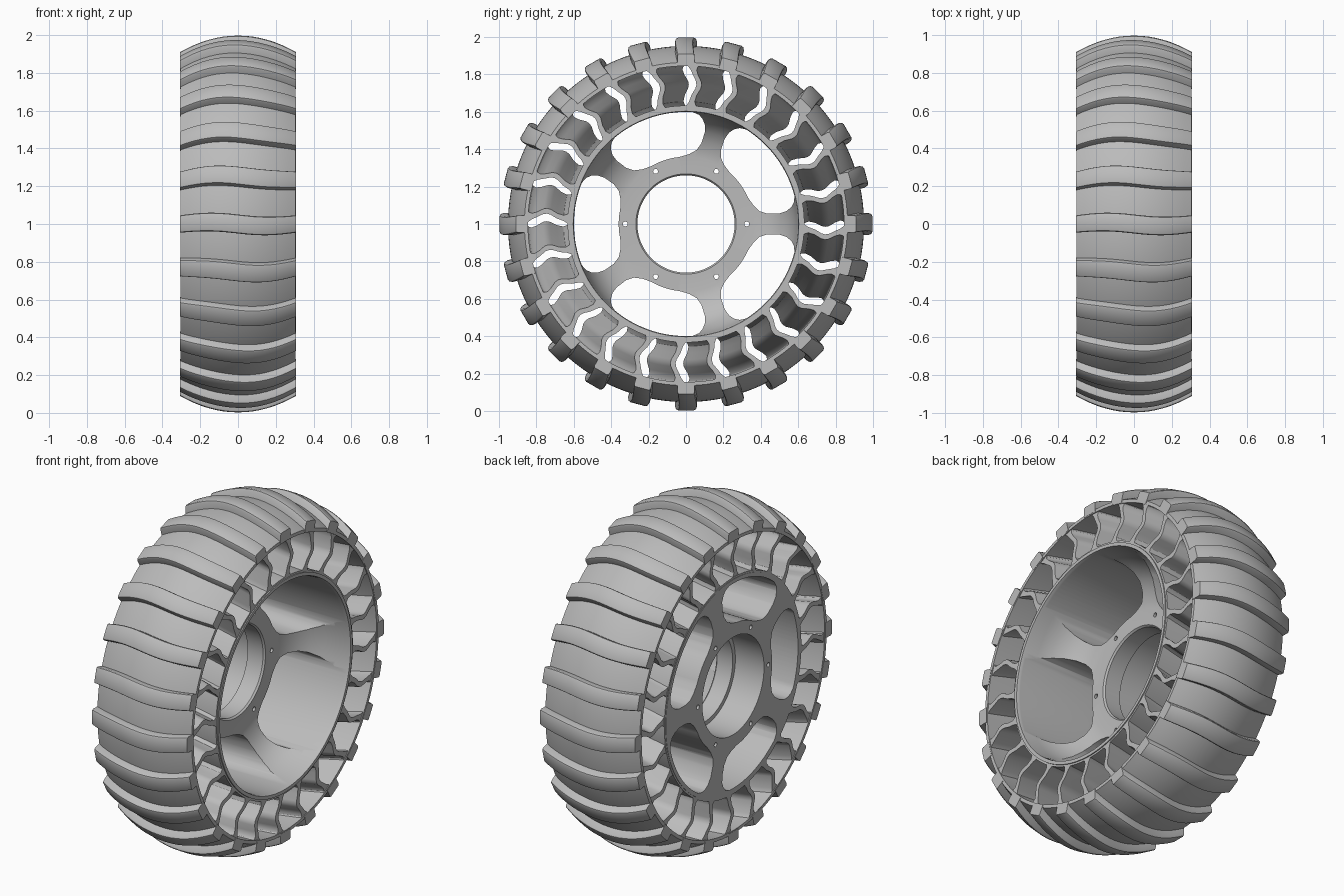
import bpy, bmesh
from math import sin, cos, pi, asin, radians

cube = bpy.data.objects.get("Cube")
if cube:
    bpy.data.objects.remove(cube, do_unlink=True)

GREY = (0.5, 0.5, 0.5)
mat = bpy.data.materials.new("plain grey")
mat.use_nodes = True
mat.diffuse_color = (*GREY, 1)
mat.node_tree.nodes["Principled BSDF"].inputs["Base Color"].default_value = (*GREY, 1)

COUNT = 24                 # tread lugs and flexible webs
PITCH = 2 * pi / COUNT
HALF = 0.305               # half width of the tyre


def polar(x, r, a):
    """Point at axial position x, radius r, angle a from the top."""
    return (x, r * sin(a), 1 + r * cos(a))


def loft(bm, sections, ring=False):
    """Skin equal closed sections; cap the ends, or close into a ring."""
    rows = [[bm.verts.new(p) for p in s] for s in sections]
    n = len(rows[0])
    pairs = list(zip(rows, rows[1:]))
    if ring:
        pairs.append((rows[-1], rows[0]))
    else:
        bm.faces.new(rows[0][::-1])
        bm.faces.new(rows[-1])
    for a, b in pairs:
        for i in range(n):
            j = (i + 1) % n
            bm.faces.new((a[i], a[j], b[j], b[i]))


def finish(name, bm):
    bmesh.ops.recalc_face_normals(bm, faces=bm.faces)
    mesh = bpy.data.meshes.new(name)
    bm.to_mesh(mesh)
    bm.free()
    mesh.materials.append(mat)
    ob = bpy.data.objects.new(name, mesh)
    bpy.context.collection.objects.link(ob)
    return ob


def smooth(ob, angle=32):
    bpy.ops.object.select_all(action='DESELECT')
    ob.select_set(True)
    bpy.context.view_layer.objects.active = ob
    bpy.ops.object.shade_smooth_by_angle(angle=radians(angle))


def revolve(name, profile, steps=144):
    """Turn a closed (x, r) profile about the axle."""
    bm = bmesh.new()
    loft(bm, [[polar(x, r, 2 * pi * k / steps) for x, r in profile]
              for k in range(steps)], ring=True)
    return finish(name, bm)


def crown(x):
    """Radius of the lug tops across the width."""
    return 0.998 - 0.088 * (x / HALF) ** 2


# Tyre band with a domed outside
across = [-HALF + 2 * HALF * i / 16 for i in range(17)]
band = [(x, crown(x) - 0.046) for x in across]
smooth(revolve("tyre_band", band + [(HALF, 0.845), (-HALF, 0.845)]))

# Wavy tread lugs with rounded shoulders
bm = bmesh.new()
shoulder = [(-0.053, -0.06), (-0.051, -0.012), (-0.047, -0.003), (-0.04, 0),
            (0.04, 0), (0.047, -0.003), (0.051, -0.012), (0.053, -0.06)]
for k in range(COUNT):
    rows = []
    for x in across:
        wave = -0.011 * sin(pi * x / HALF)
        rows.append([polar(x * 1.01, crown(x) + dr, k * PITCH + t + wave)
                     for t, dr in shoulder])
    loft(bm, rows)
smooth(finish("tread_lugs", bm))

# Twisted chevron webs: radius, sideways offset, half thickness
web = [(0.618, 0, 0.04), (0.636, 0, 0.024), (0.655, 0.002, 0.015),
       (0.69, 0.012, 0.014), (0.725, 0.031, 0.014), (0.745, 0.036, 0.014),
       (0.765, 0.033, 0.014), (0.80, 0.014, 0.014), (0.825, 0.004, 0.016),
       (0.84, 0, 0.024), (0.855, 0, 0.04)]
TWIST = 0.17
bm = bmesh.new()
for k in range(COUNT):
    rows = []
    for i in range(9):
        x = 0.3 - 0.6 * i / 8
        a = k * PITCH + 0.045 + TWIST * i / 8
        rows.append([polar(x, r, a + (off + h) / r) for r, off, h in web]
                    + [polar(x, r, a + (off - h) / r) for r, off, h in web[::-1]])
    loft(bm, rows)
smooth(finish("flexible_webs", bm))

# Inner sleeve of the tyre around the rim
smooth(revolve("tyre_sleeve", [(-0.303, 0.61), (0.3, 0.61), (0.3, 0.633), (-0.303, 0.633)]))

# Rim, dished face and hub turned in one piece
wheel = revolve("wheel", [
    (-HALF, 0.285), (-HALF, 0.622), (0.306, 0.622), (0.306, 0.603), (0.295, 0.6),
    (0.22, 0.592), (0.15, 0.575), (0.09, 0.545), (0.045, 0.505), (0.015, 0.455),
    (-0.005, 0.40), (-0.01, 0.36), (-0.01, 0.268), (-0.02, 0.26),
    (-0.12, 0.26), (-0.12, 0.285)])

# Cutter: five windows between flared spokes, and six bolt holes
flare = [(0.362, 0.135), (0.375, 0.098), (0.40, 0.068), (0.44, 0.055),
         (0.50, 0.056), (0.54, 0.068), (0.57, 0.09), (0.588, 0.115), (0.599, 0.15)]
bm = bmesh.new()
GAP = 2 * pi / 5
for k in range(5):
    start = pi / 2 + k * GAP
    rise = [(r, asin(h / r)) for r, h in flare]
    top, low = rise[-1], rise[0]
    outline = list(rise)
    outline += [(top[0], top[1] + (GAP - 2 * top[1]) * i / 18) for i in range(1, 18)]
    outline += [(r, GAP - a) for r, a in rise[::-1]]
    outline += [(0.36, GAP - low[1] - (GAP - 2 * low[1]) * i / 12) for i in range(1, 12)]
    loft(bm, [[polar(x, r, start + a) for r, a in outline] for x in (-0.5, 0.5)])
for k in range(6):
    _, y, z = polar(0, 0.325, pi / 2 + k * pi / 3)
    loft(bm, [[(x, y + 0.013 * cos(t * pi / 6), z + 0.013 * sin(t * pi / 6))
               for t in range(12)] for x in (-0.5, 0.5)])
cutter = finish("window_cutter", bm)
cutter.hide_render = True

mod = wheel.modifiers.new("windows", 'BOOLEAN')
mod.operation = 'DIFFERENCE'
mod.solver = 'EXACT'
mod.object = cutter
bpy.context.view_layer.update()
cut = bpy.data.meshes.new_from_object(
    wheel.evaluated_get(bpy.context.evaluated_depsgraph_get()))
wheel.modifiers.clear()
wheel.data = cut
bpy.data.objects.remove(cutter, do_unlink=True)
smooth(wheel)
